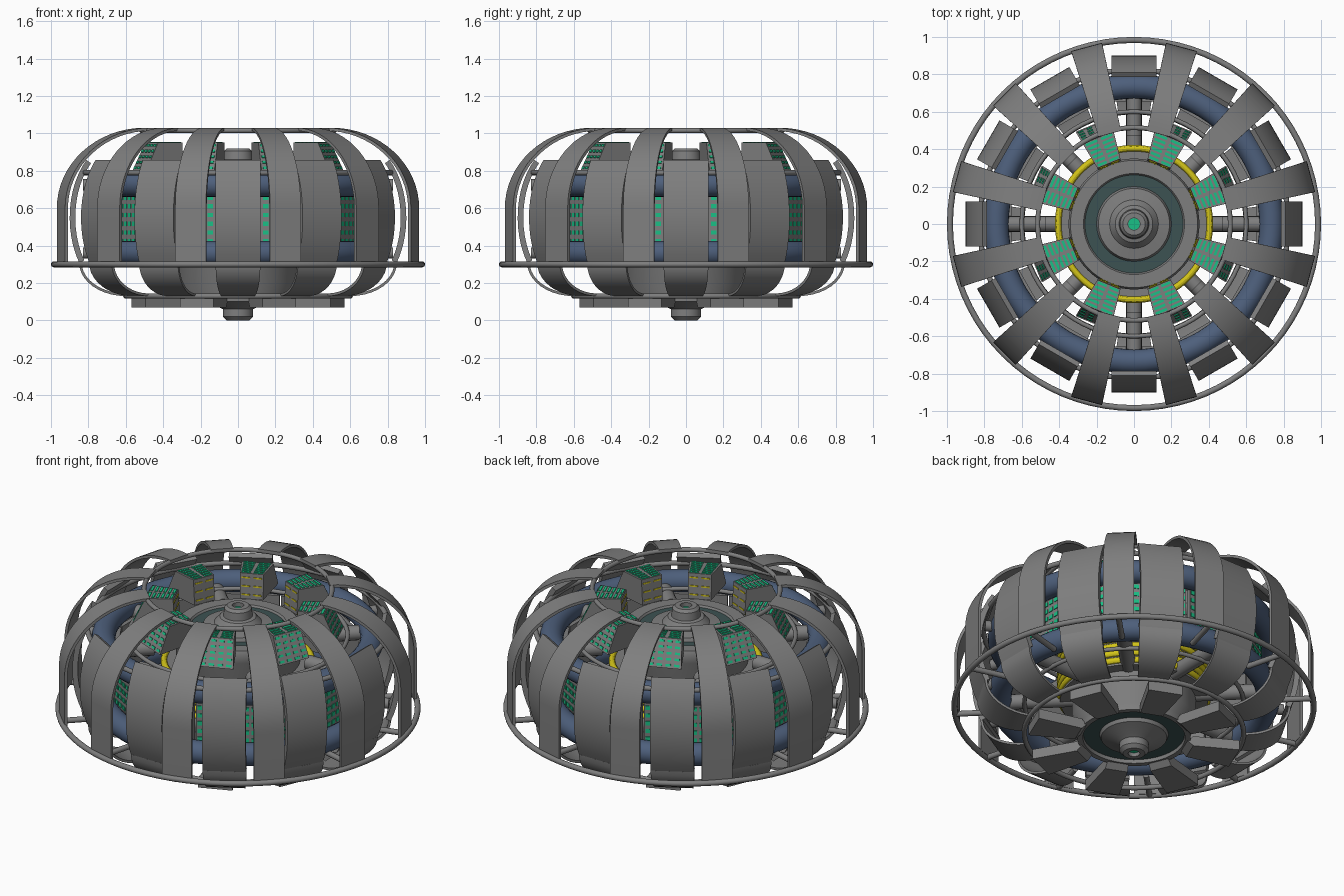
import bpy, bmesh, math
from mathutils import Vector, Matrix

if "Cube" in bpy.data.objects:
    bpy.data.objects.remove(bpy.data.objects["Cube"])

def mat(name, c):
    m = bpy.data.materials.new(name)
    m.diffuse_color = (*c, 1)
    m.use_nodes = True
    m.node_tree.nodes["Principled BSDF"].inputs["Base Color"].default_value = m.diffuse_color
    return m

GREY = mat("grey_metal", (0.21, 0.21, 0.21))
BLUE = mat("blue_coil", (0.075, 0.115, 0.2))
GREEN = mat("green_light", (0.01, 0.53, 0.24))
YELLOW = mat("yellow_wire", (0.66, 0.56, 0.01))
TEAL = mat("dark_teal", (0.045, 0.085, 0.085))

def finish(name, bm, m):
    bmesh.ops.recalc_face_normals(bm, faces=bm.faces)
    me = bpy.data.meshes.new(name)
    bm.to_mesh(me)
    bm.free()
    me.materials.append(m)
    ob = bpy.data.objects.new(name, me)
    bpy.context.collection.objects.link(ob)
    return ob

def lathe(name, pts, m, closed=False, seg=64):
    """Spin an (r, z) profile about the z axis."""
    bm = bmesh.new()
    rows = []
    for r, z in pts:
        if r < 1e-5:
            rows.append([bm.verts.new((0, 0, z))] * seg)
        else:
            rows.append([bm.verts.new((r * math.cos(2 * math.pi * i / seg),
                                       r * math.sin(2 * math.pi * i / seg), z)) for i in range(seg)])
    n = len(rows)
    for k in range(n if closed else n - 1):
        a, b = rows[k], rows[(k + 1) % n]
        for i in range(seg):
            j = (i + 1) % seg
            vs = list(dict.fromkeys([a[i], a[j], b[j], b[i]]))
            if len(vs) > 2:
                bm.faces.new(vs)
    return finish(name, bm, m)

def ring(name, R, z, t, m=GREY, sides=16):
    pts = [(R + t * math.cos(2 * math.pi * i / sides), z + t * math.sin(2 * math.pi * i / sides))
           for i in range(sides)]
    return lathe(name, pts, m, True, 80)

def prism(bm, poly, hw, ang):
    """Extrude an (r, z) polygon sideways; hw(r) is the half width; turn to ang degrees."""
    M = Matrix.Rotation(math.radians(ang), 3, 'Z')
    L = [bm.verts.new(M @ Vector((r, -hw(r), z))) for r, z in poly]
    R = [bm.verts.new(M @ Vector((r, hw(r), z))) for r, z in poly]
    n = len(poly)
    for i in range(n):
        j = (i + 1) % n
        bm.faces.new((L[i], L[j], R[j], R[i]))
    bm.faces.new(L)
    bm.faces.new(R[::-1])

def band(name, pts, hw, thick, angles):
    """Curved plate strips following an (r, z) path; hw(r, z) is the half width."""
    bm = bmesh.new()
    inner = []
    for i, (r, z) in enumerate(pts):
        a, b = pts[max(i - 1, 0)], pts[min(i + 1, len(pts) - 1)]
        d = Vector((b[0] - a[0], b[1] - a[1])).normalized()
        inner.append((r + d.y * thick, z - d.x * thick))
    for ang in angles:
        M = Matrix.Rotation(math.radians(ang), 3, 'Z')
        rows = []
        for (r, z), (ri, zi) in zip(pts, inner):
            w = hw(r, z)
            rows.append([bm.verts.new(M @ Vector(p)) for p in
                         ((r, -w, z), (r, w, z), (ri, w, zi), (ri, -w, zi))])
        for a, b in zip(rows, rows[1:]):
            for i in range(4):
                j = (i + 1) % 4
                bm.faces.new((a[i], a[j], b[j], b[i]))
        bm.faces.new(rows[0])
        bm.faces.new(rows[-1][::-1])
    return finish(name, bm, GREY)

def cells(name, p0, p1, hw, rows, cols, m, angles, fill=(0.6, 0.75)):
    """Thin plates laid in a grid on the sloping face p0 -> p1."""
    bm = bmesh.new()
    p0, p1 = Vector(p0), Vector(p1)
    d = (p1 - p0).normalized()
    nrm = Vector((d.y, -d.x)) * 0.004
    for ang in angles:
        M = Matrix.Rotation(math.radians(ang), 3, 'Z')
        for i in range(rows):
            a = p0.lerp(p1, (i + 0.5 - fill[0] / 2) / rows)
            b = p0.lerp(p1, (i + 0.5 + fill[0] / 2) / rows)
            for j in range(cols):
                c0 = (j + 0.5 - fill[1] / 2) / cols * 2 - 1
                c1 = (j + 0.5 + fill[1] / 2) / cols * 2 - 1
                vs = []
                for off in (-nrm * 0.4, nrm):
                    for p, c in ((a, c0), (a, c1), (b, c1), (b, c0)):
                        q = p + off
                        vs.append(bm.verts.new(M @ Vector((q.x, c * hw(p.x), q.y))))
                for f in ((0, 1, 2, 3), (4, 5, 6, 7), (0, 1, 5, 4), (1, 2, 6, 5), (2, 3, 7, 6), (3, 0, 4, 7)):
                    bm.faces.new([vs[k] for k in f])
    return finish(name, bm, m)

def spokes(name, r0, r1, z, t, angles):
    bm = bmesh.new()
    for ang in angles:
        M = (Matrix.Rotation(math.radians(ang), 4, 'Z') @ Matrix.Translation(((r0 + r1) / 2, 0, z))
             @ Matrix.Rotation(math.pi / 2, 4, 'Y'))
        bmesh.ops.create_cone(bm, cap_ends=True, segments=16, radius1=t, radius2=t,
                              depth=r1 - r0, matrix=M)
    return finish(name, bm, GREY)

def arc(cr, cz, a, b, t0, t1, n):
    ts = [math.radians(t0 + (t1 - t0) * i / n) for i in range(n + 1)]
    return [(cr + a * math.cos(t), cz + b * math.sin(t)) for t in ts]

A12 = [30 * i for i in range(12)]
B12 = [15 + 30 * i for i in range(12)]
A8 = [45 * i for i in range(8)]
B8 = [22.5 + 45 * i for i in range(8)]

# outer cage: rings, ribs and shields
ring("outer_ring", 0.984, 0.3, 0.016)
ring("top_ring", 0.515, 1.015, 0.013)
ring("bottom_ring", 0.6, 0.13, 0.014)
band("upper_ribs", arc(0.5, 0.6, 0.48, 0.43, 90, 0, 16) + [(0.98, 0.3)],
     lambda r, z: 0.062 + (r - 0.5) * 0.048, 0.016, B12)
# shields run on below the outer ring to the bottom ring
band("shields", arc(0.62, 0.55, 0.28, 0.42, 47, -35, 12), lambda r, z: 0.12, 0.03, A12)
band("lower_ribs", arc(0.6, 0.31, 0.25, 0.18, 0, -90, 10),
     lambda r, z: 0.085 + (r - 0.6) * 0.14, 0.014, A12)
spokes("ring_struts", 0.76, 0.98, 0.3, 0.016, B12)

# coils and their hoops
ring("upper_coil", 0.735, 0.725, 0.065, BLUE, 20)
ring("lower_coil", 0.735, 0.36, 0.065, BLUE, 20)
ring("shield_hoop", 0.825, 0.79, 0.014)
ring("upper_hoop", 0.6, 0.74, 0.012)
ring("lower_hoop", 0.6, 0.32, 0.012)
spokes("upper_spokes", 0.47, 0.69, 0.7, 0.042, A8)
spokes("lower_spokes", 0.3, 0.69, 0.36, 0.042, A8)
spokes("shield_mounts", 0.76, 0.83, 0.725, 0.03, A12)
spokes("lower_shield_mounts", 0.76, 0.83, 0.36, 0.03, A12)

# lit panels between the coils, behind the shields
bm = bmesh.new()
for ang in A12:
    prism(bm, [(0.655, 0.4), (0.68, 0.4), (0.68, 0.68), (0.655, 0.68)], lambda r: 0.17, ang)
finish("side_panels", bm, GREY)
cells("side_panel_lights", (0.68, 0.4), (0.68, 0.68), lambda r: 0.17, 6, 8, GREEN, A12, (0.5, 0.68))

# eight equipment boxes with light cells
def col(r):
    return 0.065 + (r - 0.34) * 0.15

bm = bmesh.new()
for ang in B8:
    prism(bm, [(0.34, 0.8), (0.35, 0.95), (0.5, 0.95), (0.57, 0.8)], col, ang)
finish("boxes", bm, GREY)
cells("box_top_lights", (0.5, 0.95), (0.35, 0.95), col, 6, 2, GREEN, B8, (0.55, 0.75))
cells("box_outer_lights", (0.57, 0.8), (0.5, 0.95), col, 5, 4, GREEN, B8, (0.4, 0.6))
cells("box_inner_wires", (0.35, 0.95), (0.34, 0.8), col, 3, 2, YELLOW, B8, (0.15, 0.7))

# bottom plates
bm = bmesh.new()
for ang in B8:
    prism(bm, [(0.29, 0.1), (0.32, 0.13), (0.575, 0.13), (0.575, 0.07), (0.32, 0.07)],
          lambda r: 0.06 + (r - 0.29) * 0.13, ang)
finish("bottom_plates", bm, GREY)

# central core with wire windings
lathe("core", [(0, 0.89), (0.032, 0.89), (0.032, 0.92), (0.06, 0.92), (0.075, 0.905), (0.08, 0.86),
               (0.1, 0.855), (0.13, 0.82), (0.19, 0.81), (0.2, 0.785), (0.26, 0.785), (0.27, 0.8),
               (0.34, 0.8), (0.35, 0.78), (0.35, 0.73),
               (0.34, 0.7), (0.34, 0.2), (0.31, 0.14), (0.31, 0.1), (0.28, 0.1), (0.275, 0.125), (0.19, 0.125),
               (0.18, 0.1), (0.1, 0.07), (0.08, 0.06), (0.08, 0.02), (0.06, 0), (0.032, 0), (0.032, 0.03),
               (0, 0.03)], GREY)
lathe("upper_glass_ring", [(0.2, 0.789), (0.262, 0.789)], TEAL)
lathe("lower_glass_ring", [(0.187, 0.12), (0.277, 0.12)], TEAL)
lathe("upper_light", [(0, 0.897), (0.031, 0.897), (0.031, 0.889)], GREEN, seg=24)
lathe("lower_light", [(0, 0.022), (0.031, 0.022), (0.031, 0.031)], GREEN, seg=24)
for i in range(6):
    ring("winding_%d" % (i + 1), 0.405, 0.36 + 0.045 * i, 0.018, YELLOW, 12)
lathe("winding_drum", [(0.34, 0.33), (0.405, 0.33), (0.405, 0.59), (0.34, 0.59)], GREY)

# smooth shading with sharp edges kept
bpy.ops.object.select_all(action='SELECT')
bpy.context.view_layer.objects.active = bpy.context.scene.objects[0]
bpy.ops.object.shade_smooth_by_angle(angle=math.radians(30))
